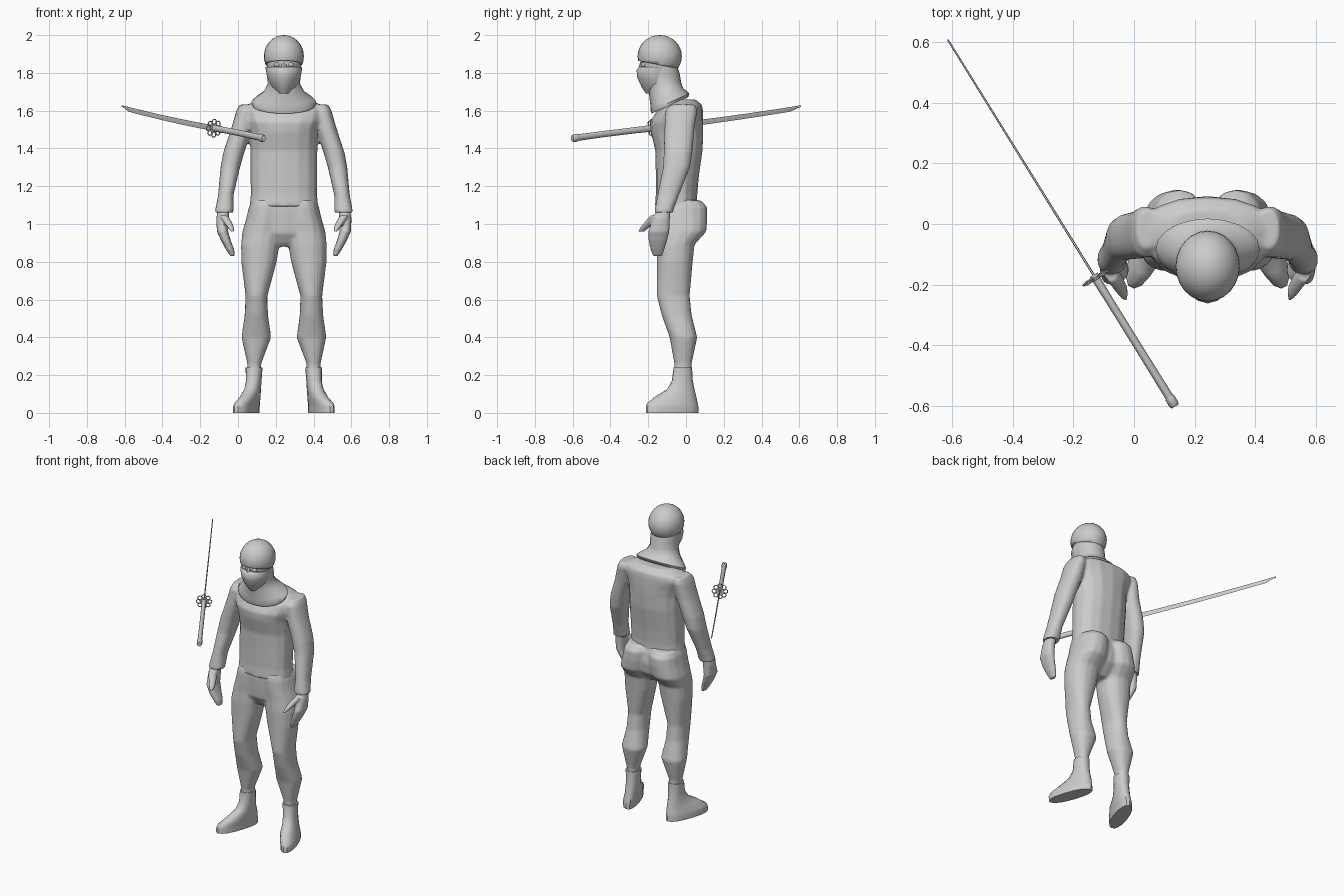
import bpy, bmesh, math
from mathutils import Vector, Matrix

if "Cube" in bpy.data.objects:
    bpy.data.objects.remove(bpy.data.objects["Cube"])

CX = 0.243  # centre line of the figure
grey = bpy.data.materials.new("plain grey")
grey.diffuse_color = (0.6, 0.6, 0.6, 1)
grey.use_nodes = True
grey.node_tree.nodes["Principled BSDF"].inputs["Base Color"].default_value = grey.diffuse_color


def ring(x, yf, yb, z, rx, slope=0.0, n=16, p=0.88):
    """Rounded cross-section from front yf to back yb, optionally tilted."""
    yc, ry, pts = (yf + yb) / 2, (yb - yf) / 2, []
    for i in range(n):
        a = 2 * math.pi * i / n
        c, s = math.cos(a), math.sin(a)
        dx = rx * math.copysign(abs(c) ** p, c)
        dy = ry * math.copysign(abs(s) ** p, s)
        pts.append(Vector((x + dx, yc + dy, z + slope * dy)))
    return pts


def loft(bm, rings):
    """Skin a closed tube through the rings."""
    vs = [[bm.verts.new(q) for q in r] for r in rings]
    n = len(vs[0])
    fs = [bm.faces.new((a[i], a[(i + 1) % n], b[(i + 1) % n], b[i]))
          for a, b in zip(vs, vs[1:]) for i in range(n)]
    fs += [bm.faces.new(vs[0][::-1]), bm.faces.new(vs[-1])]
    bmesh.ops.recalc_face_normals(bm, faces=fs)


def sphere(bm, c, r, u=20, v=14):
    m = Matrix.Translation(c) @ Matrix.Diagonal((*r, 1))
    return bmesh.ops.create_uvsphere(bm, u_segments=u, v_segments=v, radius=1, matrix=m)


def finish(bm, name, blend=0.0, angle=40):
    me = bpy.data.meshes.new(name)
    bm.to_mesh(me)
    bm.free()
    ob = bpy.data.objects.new(name, me)
    bpy.context.collection.objects.link(ob)
    bpy.ops.object.select_all(action='DESELECT')
    bpy.context.view_layer.objects.active = ob
    ob.select_set(True)
    if blend:  # fuse overlapping volumes into one soft skin
        r = ob.modifiers.new("fuse", 'REMESH')
        r.mode, r.voxel_size = 'VOXEL', blend
        s = ob.modifiers.new("soften", 'SMOOTH')
        s.factor, s.iterations = 0.5, 4
        for m in ("fuse", "soften"):
            bpy.ops.object.modifier_apply(modifier=m)
    me = ob.data
    me.materials.clear()
    me.materials.append(grey)
    bpy.ops.object.shade_smooth_by_angle(angle=math.radians(angle))
    return ob


def limb(bm, s, rows):
    """Loft from rows of (offset from centre, front y, back y, z, half width)."""
    loft(bm, [ring(CX + s * x, yf, yb, z, rx) for x, yf, yb, z, rx in rows])


SIDES = (-1, 1)

# Shirt: torso and sleeves
bm = bmesh.new()
limb(bm, 1, [(0, -.165, .06, 1.09, .183), (0, -.16, .06, 1.16, .176),
             (0, -.16, .068, 1.25, .178), (0, -.163, .088, 1.39, .178),
             (0, -.187, .092, 1.49, .182), (0, -.19, .092, 1.54, .20),
             (0, -.155, .09, 1.60, .225), (0, -.12, .085, 1.63, .20),
             (0, -.11, .05, 1.66, .13)])
for s in SIDES:
    limb(bm, s, [(.20, -.08, .05, 1.632, .035), (.205, -.11, .06, 1.60, .047),
                 (.225, -.115, .045, 1.50, .056), (.265, -.118, .034, 1.38, .056),
                 (.284, -.122, .022, 1.30, .052), (.308, -.152, -.038, 1.15, .041),
                 (.315, -.166, -.066, 1.075, .049), (.317, -.167, -.068, 1.06, .049)])
finish(bm, "shirt", .009)

# Trousers: pelvis, seat and legs
bm = bmesh.new()
limb(bm, 1, [(0, -.155, .055, 1.13, .172), (0, -.158, .07, 1.08, .188),
             (0, -.155, .08, 1.02, .203), (0, -.15, .07, .95, .212),
             (0, -.12, .02, .90, .15), (0, -.10, 0, .88, .09)])
for s in SIDES:
    limb(bm, s, [(.09, -.15, .08, 1.125, .08), (.093, -.158, .112, 1.09, .093),
                 (.10, -.158, .114, 1.03, .099), (.115, -.155, .108, .96, .105),
                 (.125, -.157, .045, .89, .102), (.132, -.155, .036, .80, .094),
                 (.145, -.155, .02, .62, .058), (.146, -.13, .03, .52, .062),
                 (.146, -.087, .06, .40, .079), (.157, -.062, .03, .26, .037),
                 (.157, -.062, .03, .20, .037)])
finish(bm, "trousers", .009)

for s, tag in ((-1, "right"), (1, "left")):
    # Boots, toes turned outward
    bm = bmesh.new()
    limb(bm, s, [(.158, -.066, .032, .24, .045), (.158, -.075, .036, .17, .041),
                 (.161, -.10, .045, .125, .042), (.165, -.165, .055, .085, .046),
                 (.172, -.207, .062, .05, .05), (.175, -.213, .066, .03, .051),
                 (.175, -.213, .066, 0, .05)])
    for v in bm.verts:
        v.co.x += s * .32 * -v.co.y * min(1, max(0, 1.3 - v.co.z / .16))
    finish(bm, tag + "_boot", angle=45)

    # Mitten-like hand with a thumb
    bm = bmesh.new()
    limb(bm, s, [(.318, -.15, -.08, 1.09, .03), (.325, -.175, -.085, 1.03, .033),
                 (.325, -.20, -.088, .96, .030), (.306, -.198, -.10, .91, .026),
                 (.285, -.188, -.115, .865, .022), (.272, -.175, -.125, .83, .012)])
    limb(bm, s, [(.32, -.19, -.13, 1.045, .022), (.30, -.215, -.16, 1.015, .022),
                 (.283, -.24, -.19, .985, .018), (.272, -.255, -.22, .96, .01)])
    finish(bm, tag + "_hand", .006)

# Scarf flaring from the neck to a slanted collar
bm = bmesh.new()
loft(bm, [ring(CX, yf, yb, z, rx, k, 20, 1.0) for yf, yb, z, rx, k in (
    (-.225, -.045, 1.835, .09, 0), (-.225, -.032, 1.79, .09, 0),
    (-.205, -.026, 1.745, .085, .05), (-.195, -.015, 1.70, .108, .2),
    (-.188, .005, 1.665, .153, .4), (-.187, .018, 1.645, .172, .45),
    (-.182, .012, 1.628, .166, .45))])
finish(bm, "scarf", angle=50)

# Face mask with a nose ridge
bm = bmesh.new()
loft(bm, [ring(CX, yf, yb, z, rx, 0, 16, 1.15) for yf, yb, z, rx in (
    (-.248, -.06, 1.832, .097), (-.262, -.06, 1.818, .096),
    (-.258, -.06, 1.775, .088), (-.235, -.07, 1.725, .066),
    (-.212, -.09, 1.69, .035))])
finish(bm, "face_mask", angle=50)

# Face and eyes seen through the slit
bm = bmesh.new()
sphere(bm, (CX, -.14, 1.85), (.092, .098, .085))
loft(bm, [ring(CX, -.235, -.2, 1.88, .012, 0, 8), ring(CX, -.258, -.2, 1.81, .018, 0, 8)])
finish(bm, "face")
for s, tag in ((-1, "right"), (1, "left")):
    bm = bmesh.new()
    sphere(bm, (CX + s * .036, -.222, 1.843), (.016, .016, .014), 12, 8)
    finish(bm, tag + "_eye")

# Hood cap cut along a slope rising to the brow
bm = bmesh.new()
sphere(bm, (CX, -.139, 1.888), (.106, .117, .112), 24, 16)
bmesh.ops.bisect_plane(bm, geom=bm.verts[:] + bm.edges[:] + bm.faces[:],
                       plane_co=(CX, -.14, 1.842), plane_no=(0, .2, 1), clear_inner=True)
cap = finish(bm, "hood_cap")
shell = cap.modifiers.new("thickness", 'SOLIDIFY')
shell.thickness = .009

# Sword frame: u along the sword, v sideways, w up, from the guard
G = Vector((-.127, -.178, 1.507))
H = Vector((-.527, .85, 0)).normalized()
N = Vector((.85, .527, 0)).normalized()


def P(u, v, w):
    return G + H * u + N * v + Vector((0, 0, w + .095 * u + .025 * u * abs(u)))


# Handle and pommel
def grip(u, r):
    return [P(u, .8 * r * math.cos(a), r * math.sin(a))
            for a in (2 * math.pi * i / 12 for i in range(12))]


bm = bmesh.new()
loft(bm, [grip(u, r) for u, r in ((.012, .018), (-.1, .0165), (-.3, .0165), (-.47, .0175))])
finish(bm, "sword_handle")
bm = bmesh.new()
loft(bm, [grip(u, r) for u, r in ((-.462, .019), (-.467, .021), (-.49, .021), (-.499, .016))])
finish(bm, "sword_pommel")

# Curved blade with a flat spine and a sharp lower edge
bm = bmesh.new()
sections = []
for i in range(15):
    u = .925 * i / 14
    top = .015 - .003 * i / 14
    low = -.015 + .003 * i / 14 + (.02 if i == 14 else 0)
    t = .004 - .001 * i / 14
    sections.append([P(u, -t * .7, top), P(u, t * .7, top), P(u, t, top * .4),
                     P(u, 0, low), P(u, -t, top * .4)])
loft(bm, sections)
finish(bm, "sword_blade", angle=30)

# Openwork guard: a ring of small loops around a central disc
q = (P(.01, 0, 0) - P(-.01, 0, 0)).to_track_quat('Z', 'Y').to_matrix().to_4x4()
bm = bmesh.new()
bmesh.ops.create_cone(bm, cap_ends=True, segments=16, radius1=.023, radius2=.023,
                      depth=.008, matrix=Matrix.Translation(G) @ q)
for k in range(8):
    a = math.pi * k / 4
    c = Vector((.035 * math.cos(a), .035 * math.sin(a), 0))
    M = Matrix.Translation(G) @ q @ Matrix.Translation(c)
    grid = []
    for i in range(12):
        b = 2 * math.pi * i / 12
        grid.append([bm.verts.new(M @ Vector(((.0125 + .003 * math.cos(e)) * math.cos(b),
                                              (.0125 + .003 * math.cos(e)) * math.sin(b),
                                              .004 * math.sin(e))))
                     for e in (math.pi / 3 * j for j in range(6))])
    for i in range(12):
        for j in range(6):
            n, m = (i + 1) % 12, (j + 1) % 6
            bm.faces.new((grid[i][j], grid[n][j], grid[n][m], grid[i][m]))
bmesh.ops.recalc_face_normals(bm, faces=bm.faces)
finish(bm, "sword_guard")
